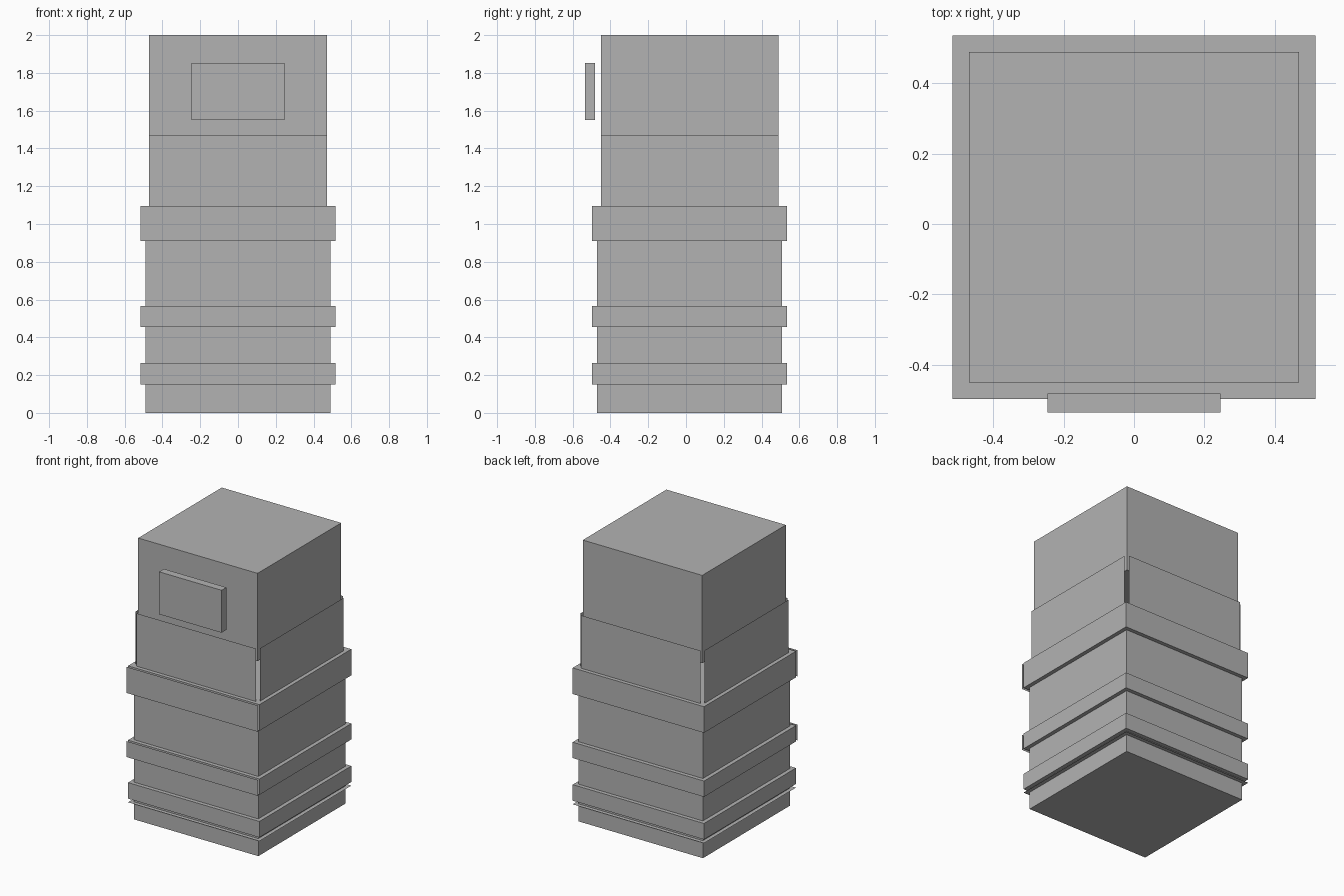
import bpy
import bmesh
from mathutils import Vector

if "Cube" in bpy.data.objects:
    bpy.data.objects.remove(bpy.data.objects["Cube"])

CY = 0.019          # centre of the tower in y
BOX = 0.47          # half width of the head
BODY = 0.489        # half width of the body
BAND = 0.517        # half width of the bands
GAP = 0.02          # distance of the loose sheets from their boxes

grey = bpy.data.materials.new("grey")
grey.diffuse_color = (0.45, 0.45, 0.45, 1)
grey.use_nodes = True
grey.node_tree.nodes["Principled BSDF"].inputs["Base Color"].default_value = grey.diffuse_color


def finish(name, bm):
    mesh = bpy.data.meshes.new(name)
    bm.to_mesh(mesh)
    bm.free()
    mesh.materials.append(grey)
    bpy.context.collection.objects.link(bpy.data.objects.new(name, mesh))


def box(name, x0, x1, y0, y1, z0, z1):
    bm = bmesh.new()
    bmesh.ops.create_cube(bm, size=1)
    bmesh.ops.scale(bm, vec=(x1 - x0, y1 - y0, z1 - z0), verts=bm.verts)
    bmesh.ops.translate(bm, vec=((x0 + x1) / 2, (y0 + y1) / 2, (z0 + z1) / 2), verts=bm.verts)
    finish(name, bm)


def square_box(name, half, z0, z1):
    box(name, -half, half, CY - half, CY + half, z0, z1)


def sheet(name, centre, u, v):
    """Single flat face spanned by the half vectors u and v; normal is u x v."""
    c, u, v = Vector(centre), Vector(u), Vector(v)
    bm = bmesh.new()
    bm.faces.new([bm.verts.new(p) for p in (c - u - v, c + u - v, c + u + v, c - u + v)])
    finish(name, bm)


# Main body, and the head raised above it
square_box("body", BODY, 0, 1.0)
square_box("head", BOX, 1.375, 2.0)

# Bands around the body
bands = {"lower_band": (0.151, 0.265), "middle_band": (0.454, 0.567), "upper_band": (0.91, 1.096)}
for name, (z0, z1) in bands.items():
    square_box(name, BAND, z0, z1)

# Sheets in front of the two higher bands
for name in ("middle_band", "upper_band"):
    z0, z1 = bands[name]
    sheet(name + "_front_sheet", (0, CY - BAND - GAP * 0.9, (z0 + z1) / 2),
          (BAND, 0, 0), (0, 0, (z1 - z0) / 2))

# Flat rim below the lowest band
sheet("bottom_rim", (0, CY, 0.125), (BAND, 0, 0), (0, -BAND, 0))

# Neck panels on four sides, open at the corners
for side, nx, ny in (("front", 0, -1), ("right", 1, 0), ("back", 0, 1), ("left", -1, 0)):
    d = BOX + GAP
    sheet("neck_panel_" + side, (nx * d, CY + ny * d, (1.096 + 1.472) / 2),
          (-ny * BOX, nx * BOX, 0), (0, 0, (1.472 - 1.096) / 2))

# Face plate floating in front of the head
box("face_plate", -0.246, 0.246, -0.536, -0.482, 1.55, 1.852)
